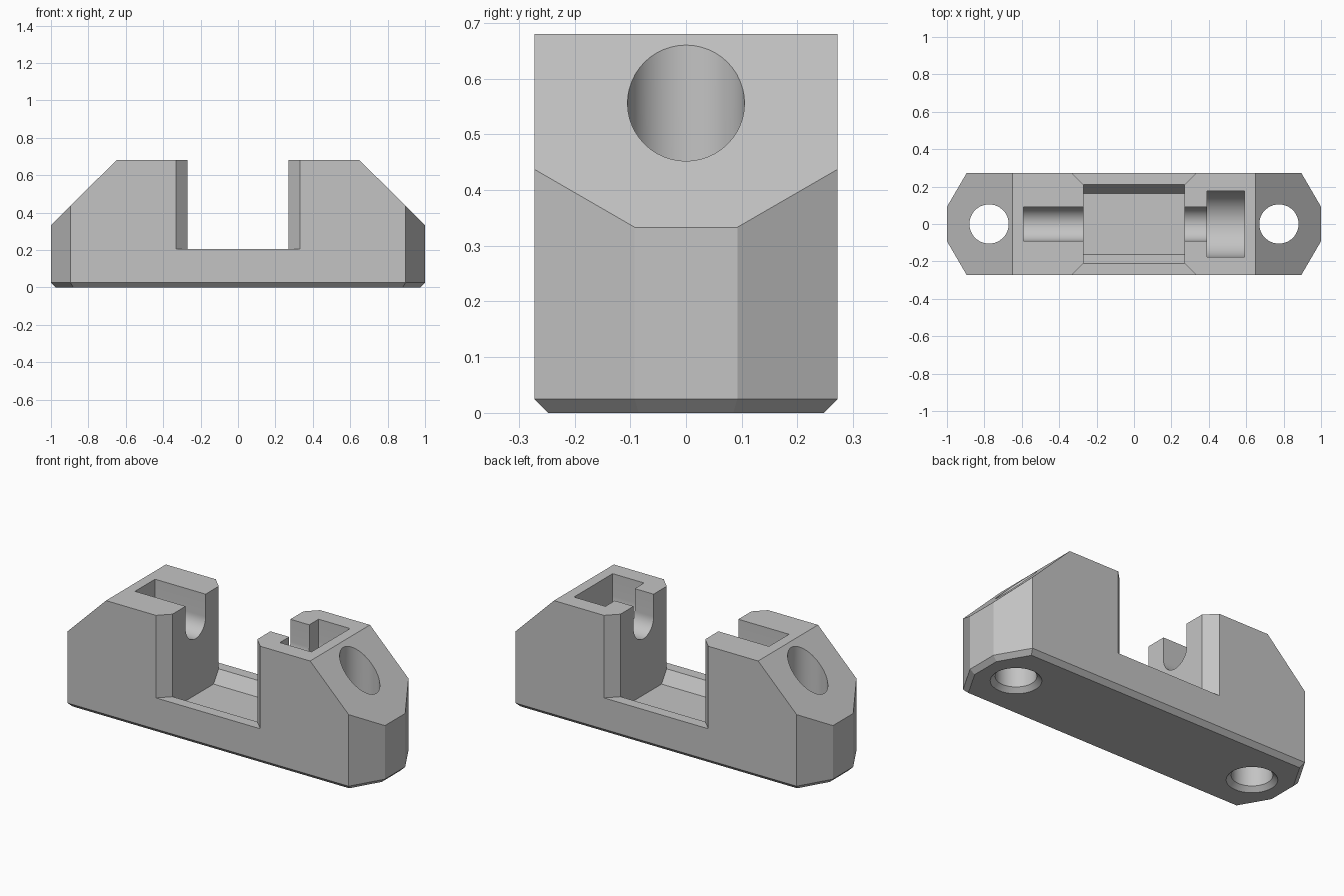
import bpy, bmesh, math

if "Cube" in bpy.data.objects:
    bpy.data.objects.remove(bpy.data.objects["Cube"])

grey = bpy.data.materials.new("light grey")
grey.diffuse_color = (0.55, 0.55, 0.55, 1)
grey.use_nodes = True
grey.node_tree.nodes["Principled BSDF"].inputs["Base Color"].default_value = grey.diffuse_color


def loft(name, rings):
    """Closed solid skinned through rings with equal point counts."""
    bm = bmesh.new()
    vs = [[bm.verts.new(p) for p in ring] for ring in rings]
    n = len(vs[0])
    for a, b in zip(vs, vs[1:]):
        for i in range(n):
            bm.faces.new((a[i], a[(i + 1) % n], b[(i + 1) % n], b[i]))
    bm.faces.new(vs[0])
    bm.faces.new(vs[-1])
    bmesh.ops.recalc_face_normals(bm, faces=bm.faces)
    mesh = bpy.data.meshes.new(name)
    bm.to_mesh(mesh)
    bm.free()
    mesh.materials.append(grey)
    ob = bpy.data.objects.new(name, mesh)
    bpy.context.collection.objects.link(ob)
    return ob


def plan(x, y, cx, cy, z):
    """Rectangle with cut corners, seen from above."""
    return [(x, -cy, z), (x, cy, z), (cx, y, z), (-cx, y, z),
            (-x, cy, z), (-x, -cy, z), (-cx, -y, z), (cx, -y, z)]


def along_x(profile, x0, x1):
    return [[(x, y, z) for y, z in profile] for x in (x0, x1)]


def u_profile(r, zc):
    arc = [(r * math.cos(a), zc + r * math.sin(a))
           for a in (math.pi + math.pi * i / 24 for i in range(25))]
    return [(-r, 0.9)] + arc + [(r, 0.9)]


def circle(x, r, z, n=48):
    return [(x + r * math.cos(2 * math.pi * i / n),
             r * math.sin(2 * math.pi * i / n), z) for i in range(n)]


# Main block with cut corners and a bevelled bottom edge
body = loft("clamp_body", [plan(0.975, 0.247, 0.881, 0.085, 0),
                           plan(1, 0.272, 0.895, 0.092, 0.025),
                           plan(1, 0.272, 0.895, 0.092, 0.68)])
cutters = []

# Sloped ends and vertical screw holes with countersunk bottoms
for s in (-1, 1):
    slope = [(0.55, 0.779), (1.1, 0.234), (1.1, 0.9), (0.55, 0.9)]
    cutters.append(loft("end_slope_cutter", [[(s * x, y, z) for x, z in slope]
                                             for y in (-0.4, 0.4)]))
    cutters.append(loft("screw_hole_cutter", [circle(s * 0.775, 0.16, -0.03),
                                              circle(s * 0.775, 0.105, 0.025),
                                              circle(s * 0.775, 0.105, 0.9)]))

# Central gap, flared at front and back
gap = [(-0.27, -0.21), (-0.46, -0.4), (0.46, -0.4), (0.27, -0.21),
       (0.27, 0.21), (0.46, 0.4), (-0.46, 0.4), (-0.27, 0.21)]
cutters.append(loft("gap_cutter", [[(x, y, z) for x, y in gap] for z in (0.205, 0.9)]))

# Sunken channel in the gap floor
channel = [(-0.21, 0.3), (-0.21, 0.205), (-0.163, 0.135),
           (0.163, 0.135), (0.21, 0.205), (0.21, 0.3)]
cutters.append(loft("channel_cutter", along_x(channel, -0.27, 0.27)))

# Bolt shaft slot through both blocks, and the wider bolt head slot
cutters.append(loft("shaft_slot_cutter", along_x(u_profile(0.091, 0.55), -0.592, 0.45)))
cutters.append(loft("head_slot_cutter", along_x(u_profile(0.176, 0.55), 0.39, 0.59)))

bpy.context.view_layer.objects.active = body
for c in cutters:
    mod = body.modifiers.new("cut", "BOOLEAN")
    mod.operation = "DIFFERENCE"
    mod.solver = "EXACT"
    mod.object = c
    bpy.ops.object.modifier_apply(modifier=mod.name)
    bpy.data.objects.remove(c)

bpy.ops.object.select_all(action="DESELECT")
body.select_set(True)
bpy.ops.object.shade_smooth_by_angle(angle=math.radians(20))
